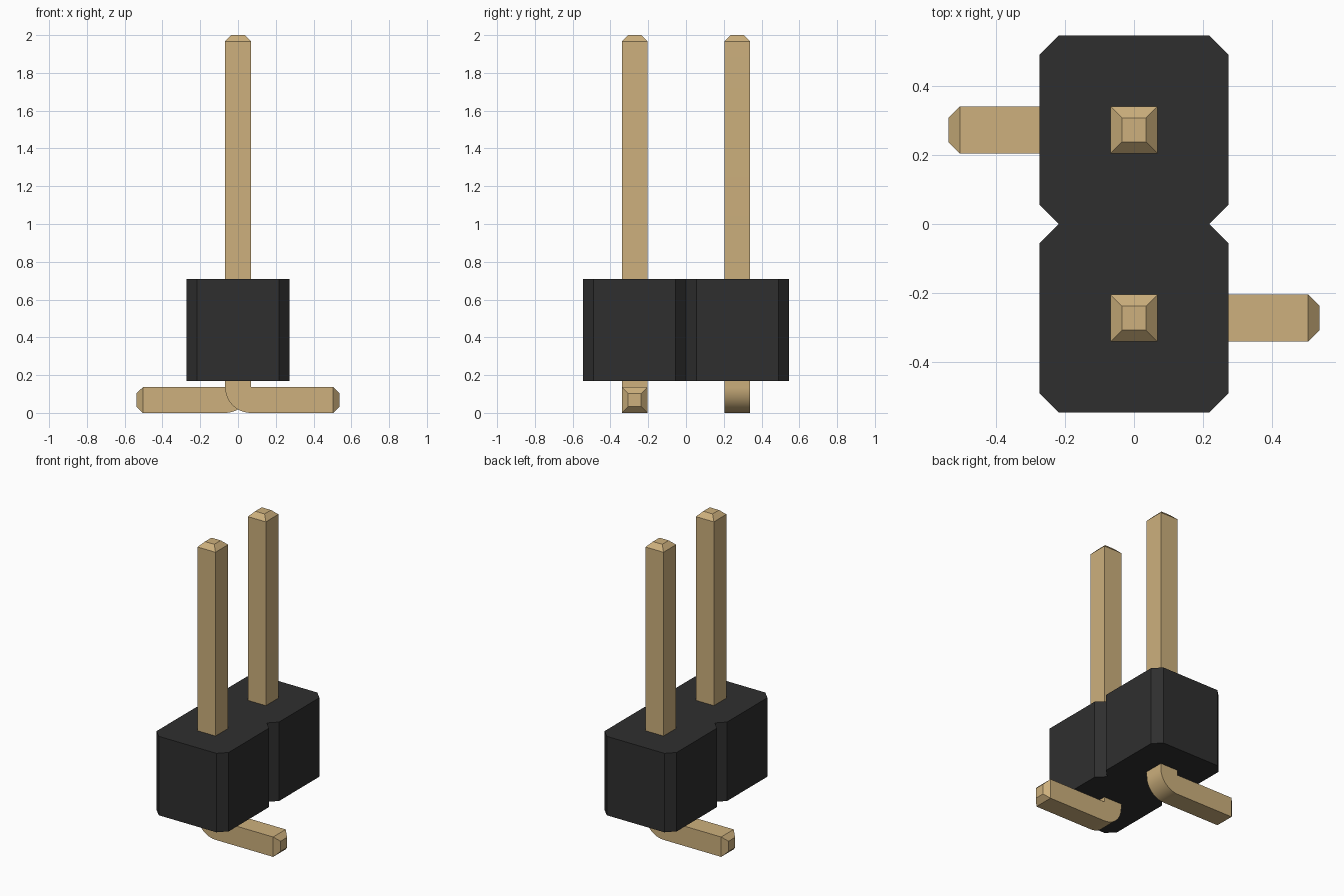
import bpy, bmesh, math
from mathutils import Vector

cube = bpy.data.objects.get("Cube")
if cube:
    bpy.data.objects.remove(cube, do_unlink=True)


def make_material(name, color):
    mat = bpy.data.materials.new(name)
    mat.use_nodes = True
    mat.diffuse_color = color
    mat.node_tree.nodes["Principled BSDF"].inputs["Base Color"].default_value = color
    return mat


black = make_material("black plastic", (0.028, 0.028, 0.028, 1))
gold = make_material("gold metal", (0.61, 0.435, 0.205, 1))


def prism(points, offset):
    """Extrude a flat outline along an offset vector."""
    bm = bmesh.new()
    face = bm.faces.new([bm.verts.new(p) for p in points])
    ext = bmesh.ops.extrude_face_region(bm, geom=[face])
    verts = [g for g in ext["geom"] if isinstance(g, bmesh.types.BMVert)]
    bmesh.ops.translate(bm, verts=verts, vec=offset)
    bmesh.ops.recalc_face_normals(bm, faces=bm.faces)
    return bm


def finish(bm, name, mat):
    bmesh.ops.recalc_face_normals(bm, faces=bm.faces)
    mesh = bpy.data.meshes.new(name)
    bm.to_mesh(mesh)
    bm.free()
    mesh.materials.append(mat)
    obj = bpy.data.objects.new(name, mesh)
    bpy.context.collection.objects.link(obj)
    return obj


# Housing: two chamfered blocks joined at a V notch
W, L, C = 0.273, 0.545, 0.055
BOTTOM, TOP = 0.17, 0.71
side = [(W - C, -L), (W, C - L), (W, -C), (W - C, 0), (W, C), (W, L - C), (W - C, L)]
outline = side + [(-x, -y) for x, y in side if y != -L or x < 0]
outline = side + [(-x, y) for x, y in reversed(side)]
finish(prism([(x, y, BOTTOM) for x, y in outline], Vector((0, 0, TOP - BOTTOM))),
       "housing", black)

# Pins: upright square bar, rounded outer bend, foot, tapered tips
H, TIP, REACH, HEIGHT = 0.068, 0.033, 0.537, 2.0
PITCH = 0.272


def taper(bm, direction):
    """Add a tapered tip to the end face pointing along direction."""
    d = Vector(direction)
    end = max(bm.faces, key=lambda f: (f.normal.dot(d) > 0.99) * (10 + f.calc_center_median().dot(d)))
    tip = bmesh.ops.extrude_discrete_faces(bm, faces=[end])["faces"][0]
    center = tip.calc_center_median()
    for v in tip.verts:
        v.co = center + (v.co - center) * ((H - TIP) / H) + d * TIP


def make_pin(name, sign):
    arc = [math.radians(180 + 90 * i / 12) for i in range(13)]
    profile = [(H + 2 * H * math.cos(a), 2 * H + 2 * H * math.sin(a)) for a in arc]
    profile += [(REACH - TIP, 0), (REACH - TIP, 2 * H), (H, 2 * H),
                (H, HEIGHT - TIP), (-H, HEIGHT - TIP)]
    bm = prism([(x, -H, z) for x, z in profile], Vector((0, 2 * H, 0)))
    taper(bm, (0, 0, 1))
    taper(bm, (1, 0, 0))
    # The back pin is the front pin turned half way round
    for v in bm.verts:
        v.co = Vector((sign * v.co.x, sign * (v.co.y - PITCH), v.co.z))
    pin = finish(bm, name, gold)
    bpy.ops.object.select_all(action="DESELECT")
    pin.select_set(True)
    bpy.context.view_layer.objects.active = pin
    bpy.ops.object.shade_smooth_by_angle(angle=math.radians(30))


make_pin("front_pin", 1)
make_pin("back_pin", -1)
